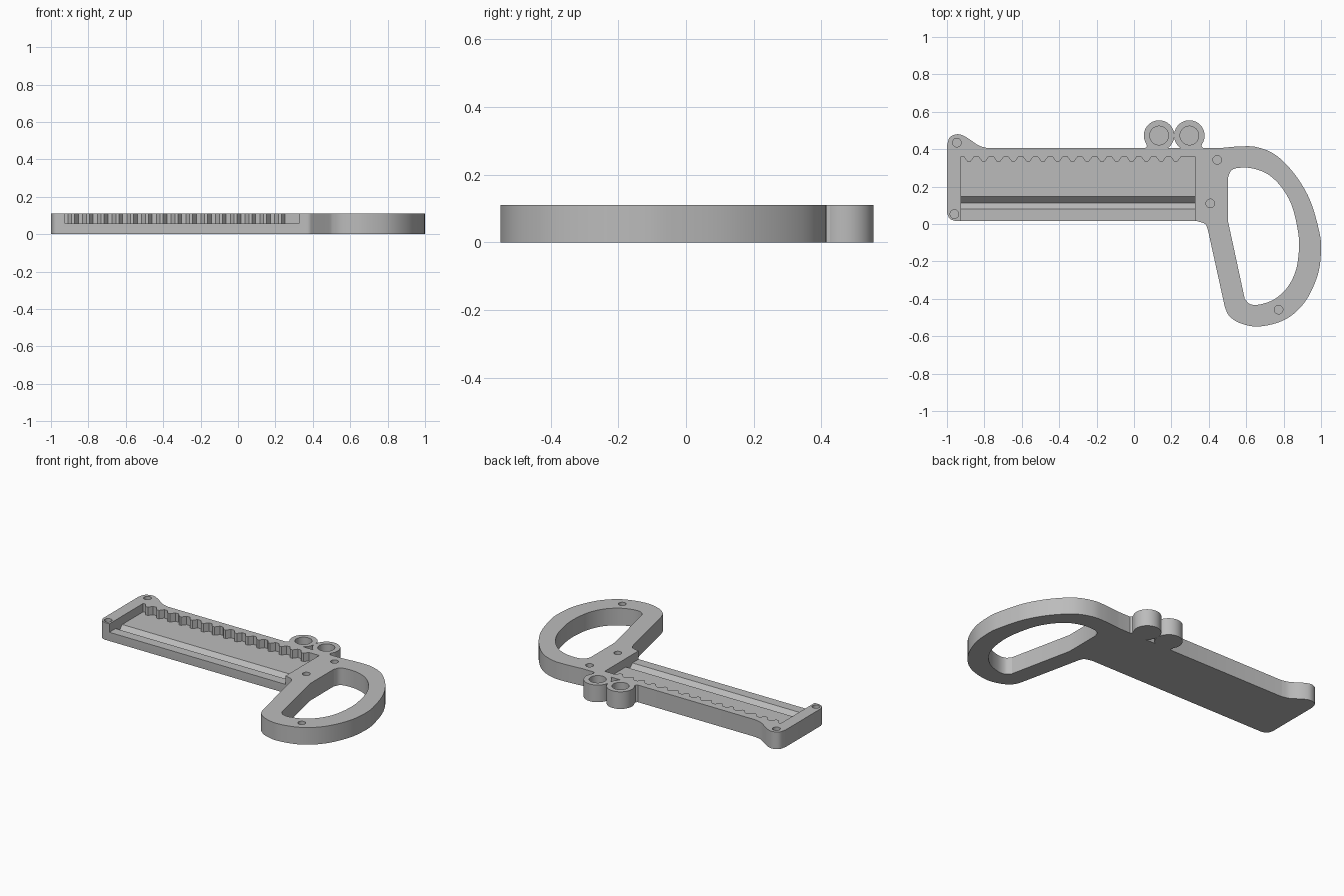
import bpy, bmesh, math
from mathutils import Vector

cube = bpy.data.objects.get("Cube")
if cube:
    bpy.data.objects.remove(cube, do_unlink=True)

THICK, FLOOR = 0.11, 0.056

grey = bpy.data.materials.new("plain grey")
grey.use_nodes = True
grey.diffuse_color = (0.5, 0.5, 0.5, 1)
grey.node_tree.nodes["Principled BSDF"].inputs["Base Color"].default_value = (0.5, 0.5, 0.5, 1)


def smooth_path(pts, steps=6):
    """Catmull-Rom curve through the points."""
    p = [Vector(q) for q in pts]
    p = [2 * p[0] - p[1]] + p + [2 * p[-1] - p[-2]]
    out = []
    for a, b, c, d in zip(p, p[1:], p[2:], p[3:]):
        for i in range(steps):
            t = i / steps
            out.append(0.5 * (2 * b + (c - a) * t + (2 * a - 5 * b + 4 * c - d) * t ** 2
                              + (3 * b - a - 3 * c + d) * t ** 3))
    return out + [p[-2]]


def circle(x, y, r, n=48):
    return [(x + r * math.cos(math.tau * i / n), y + r * math.sin(math.tau * i / n))
            for i in range(n)]


def prism(name, outline, low, high, place=lambda a, b, h: (a, b, h)):
    """Extrude a closed outline from low to high."""
    bm = bmesh.new()
    bottom = bm.faces.new([bm.verts.new(place(a, b, low)) for a, b in outline])
    moved = bmesh.ops.extrude_face_region(bm, geom=[bottom])["geom"]
    shift = Vector(place(0, 0, high)) - Vector(place(0, 0, low))
    bmesh.ops.translate(bm, vec=shift, verts=[v for v in moved if isinstance(v, bmesh.types.BMVert)])
    bmesh.ops.recalc_face_normals(bm, faces=bm.faces)
    mesh = bpy.data.meshes.new(name)
    bm.to_mesh(mesh)
    bm.free()
    mesh.materials.append(grey)
    ob = bpy.data.objects.new(name, mesh)
    bpy.context.collection.objects.link(ob)
    return ob


def combine(body, tool, operation="DIFFERENCE"):
    mod = body.modifiers.new("combine", "BOOLEAN")
    mod.operation, mod.solver, mod.object = operation, "EXACT", tool
    tool.hide_render = True
    bpy.context.view_layer.objects.active = body
    bpy.ops.object.modifier_apply(modifier=mod.name)
    bpy.data.objects.remove(tool, do_unlink=True)


# Body outline: blade, rounded tip, ring feet and handle, clockwise from the lower left
ring_x = (0.134, 0.296)
mid = sum(ring_x) / 2
foot = [(0.058, 0.405), (0.069, 0.415), (0.066, 0.436), (0.13, 0.436), (0.13, 0.405)]
outline = smooth_path([(-0.955, 0.016), (-0.985, 0.028), (-1, 0.06)])
outline += smooth_path([(-1, 0.42), (-0.985, 0.463), (-0.945, 0.48), (-0.9, 0.466),
                        (-0.83, 0.42), (-0.78, 0.405)])
outline += foot + [(2 * mid - x, y) for x, y in reversed(foot)]
outline += smooth_path([(0.45, 0.405), (0.57, 0.415), (0.66, 0.41), (0.76, 0.367), (0.86, 0.265),
                        (0.94, 0.13), (0.988, -0.03), (1, -0.13), (0.983, -0.27), (0.915, -0.415),
                        (0.81, -0.51), (0.67, -0.548), (0.567, -0.53), (0.508, -0.49),
                        (0.486, -0.445)])
outline += smooth_path([(0.395, -0.03), (0.38, 0), (0.335, 0.016)])
body = prism("saw_body", outline, 0, THICK)

# Two rings on the back edge
for x in ring_x:
    combine(body, prism("ring", circle(x, 0.473, 0.0815, 64), 0, THICK), "UNION")

# Handle opening
grip = smooth_path([(0.503, 0.25), (0.52, 0.286), (0.56, 0.3), (0.635, 0.297), (0.717, 0.265),
                    (0.79, 0.195), (0.845, 0.095), (0.877, -0.04), (0.882, -0.135),
                    (0.866, -0.245), (0.823, -0.335), (0.754, -0.4), (0.674, -0.43),
                    (0.62, -0.428), (0.592, -0.4)])
grip += [(0.503, 0.013)]
combine(body, prism("grip_cutter", grip, -0.1, 0.3))

# Blade recess, open to the front, with a row of teeth along its back wall
left, right, back, tip, pitch = -0.925, 0.325, 0.36, 0.333, 0.079
recess = [(right, -0.1), (left, -0.1), (left, back)]
for i in range(15):
    c = -0.882 + i * pitch
    recess += [(c - 0.028, back), (c - 0.008, tip), (c + 0.008, tip), (c + 0.028, back)]
recess += [(right, back)]
combine(body, prism("recess_cutter", recess, FLOOR, 0.3))

# V groove along the recess floor
groove = [(0.079, FLOOR), (0.079, 0.07), (0.147, 0.07), (0.147, FLOOR), (0.113, 0.022)]
combine(body, prism("groove_cutter", groove, left, right, lambda a, b, h: (h, a, b)))

# Blind sockets in the rings and pin holes in the frame
sockets = [(x, 0.473, 0.05) for x in ring_x]
sockets += [(x, y, 0.023) for x, y in ((-0.947, 0.435), (-0.96, 0.053), (0.445, 0.343),
                                      (0.408, 0.11), (0.773, -0.458))]
for x, y, r in sockets:
    combine(body, prism("socket_cutter", circle(x, y, r), FLOOR, 0.3))

body.select_set(True)
bpy.context.view_layer.objects.active = body
bpy.ops.object.shade_smooth_by_angle(angle=math.radians(25))
